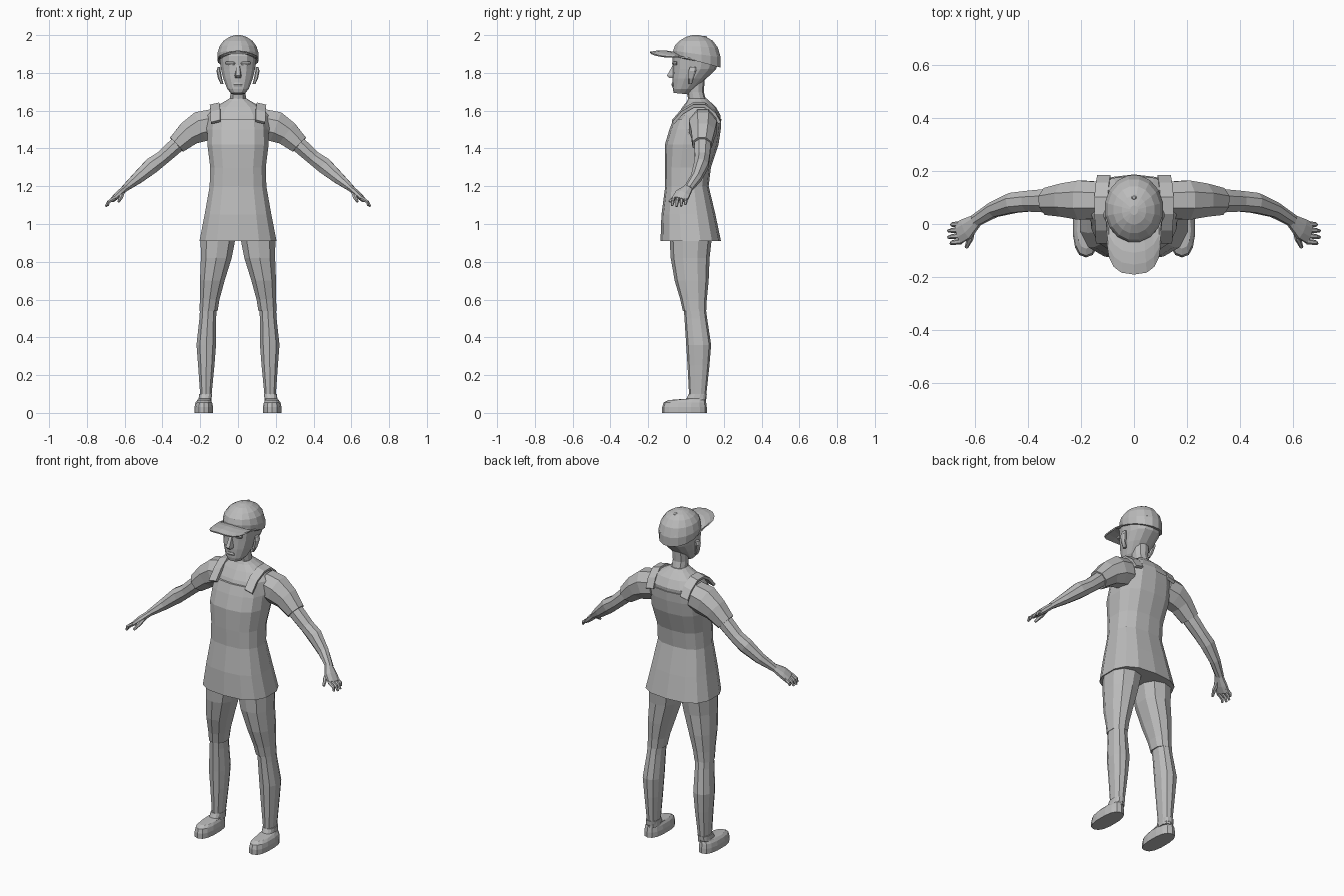
import bpy, bmesh, math
from mathutils import Vector

grey = bpy.data.materials.new("plain grey")
grey.diffuse_color = (0.5, 0.5, 0.5, 1)


def finish(name, bm, mirror=False):
    bmesh.ops.recalc_face_normals(bm, faces=bm.faces)
    me = bpy.data.meshes.new(name)
    bm.to_mesh(me)
    bm.free()
    me.materials.append(grey)
    ob = bpy.data.objects.new(name, me)
    bpy.context.collection.objects.link(ob)
    if mirror:
        ob.modifiers.new("mirror", 'MIRROR').use_mirror_merge = False
    return ob


def sp(v, p):
    return math.copysign(abs(v) ** p, v)


def loft(name, rings, mirror=False):
    """Skin a stack of equal-sized point rings and close both ends."""
    bm = bmesh.new()
    rows = [[bm.verts.new(p) for p in r] for r in rings]
    n = len(rows[0])
    for a, b in zip(rows, rows[1:]):
        for i in range(n):
            j = (i + 1) % n
            bm.faces.new((a[i], a[j], b[j], b[i]))
    bm.faces.new(rows[0])
    bm.faces.new(rows[-1])
    return finish(name, bm, mirror)


def stack(name, rows, n=12, p=0.85, mirror=False):
    """Horizontal rings: z, cx, cy, half width, half depth, optional slope along y."""
    rings = []
    for z, cx, cy, hx, hy, *s in rows:
        ring = []
        for i in range(n):
            a = 2 * math.pi * (i + 0.5) / n
            dx, dy = hx * sp(math.cos(a), p), hy * sp(math.sin(a), p)
            ring.append((cx + dx, cy + dy, z + (s[0] * dy if s else 0)))
        rings.append(ring)
    return loft(name, rings, mirror)


def limb(name, rows, n=8, mirror=True):
    """Rings across a path: x, y, z, radius in the xz plane, radius along y."""
    pts = [Vector(r[:3]) for r in rows]
    rings = []
    for i, r in enumerate(rows):
        t = pts[min(i + 1, len(pts) - 1)] - pts[max(i - 1, 0)]
        up = Vector((-t.z, 0, t.x)).normalized()
        side = t.cross(up).normalized()
        rings.append([pts[i] + up * r[3] * math.cos(a) + side * r[4] * math.sin(a)
                      for a in (2 * math.pi * (k + 0.5) / n for k in range(n))])
    return loft(name, rings, mirror)


def sheet(name, grid, thick, mirror=False):
    """Open grid of points given thickness."""
    bm = bmesh.new()
    rows = [[bm.verts.new(p) for p in r] for r in grid]
    for a, b in zip(rows, rows[1:]):
        for i in range(len(a) - 1):
            bm.faces.new((a[i], a[i + 1], b[i + 1], b[i]))
    ob = finish(name, bm, mirror)
    sol = ob.modifiers.new("thickness", 'SOLIDIFY')
    sol.thickness, sol.offset = thick, 0
    return ob


# Long vest over a shirt
stack("vest", [(0.91, 0, .025, .208, .16), (1.05, 0, .013, .18, .143),
               (1.2, 0, .005, .153, .115), (1.3, 0, .01, .15, .122),
               (1.42, 0, .03, .165, .142), (1.5, 0, .048, .163, .136),
               (1.555, 0, .06, .155, .127)], 14, 0.75)
stack("shirt", [(1.4, 0, .035, .15, .13), (1.5, 0, .05, .17, .128),
                (1.575, 0, .068, .165, .115), (1.62, 0, .07, .125, .088),
                (1.65, 0, .065, .07, .06), (1.665, 0, .06, .047, .048)], 14)
strap = [(.115, -.068, 1.54), (.115, -.02, 1.595), (.12, .04, 1.63), (.12, .1, 1.63),
         (.115, .15, 1.59), (.11, .178, 1.54)]
sheet("vest_strap", [[(x - .022, y, z + .006), (x + .028, y, z - .006)]
                     for x, y, z in strap], 0.016, True)

# Arms
limb("sleeve", [(.13, .09, 1.53, .085, .075), (.2, .09, 1.515, .088, .08),
                (.26, .09, 1.48, .072, .068), (.325, .085, 1.42, .055, .055)])
limb("arm", [(.29, .088, 1.45, .046, .048), (.35, .087, 1.395, .044, .046),
             (.4, .086, 1.35, .041, .042), (.455, .08, 1.31, .046, .041),
             (.53, .054, 1.245, .034, .031), (.6, .012, 1.188, .019, .025)])
limb("palm", [(.59, .016, 1.195, .018, .024), (.632, -.018, 1.158, .019, .043),
              (.662, -.034, 1.13, .014, .044)])
for i, tip in enumerate([(.688, -.004, 1.102), (.7, -.026, 1.094),
                         (.7, -.05, 1.092), (.69, -.074, 1.096)]):
    y = 0 - .022 * i
    mid = (.685, (y + tip[1]) / 2, 1.118)
    limb(f"finger_{i + 1}", [(.652, y, 1.138, .011, .0105), (*mid, .0095, .0095),
                             (*tip, .006, .006)], 6)
limb("thumb", [(.61, -.015, 1.17, .013, .014), (.618, -.055, 1.145, .012, .013),
               (.632, -.088, 1.118, .007, .007)], 6)

# Legs, with knee-length trousers over the shins
stack("trouser_leg", [(.93, .105, .025, .097, .112), (.82, .115, .022, .085, .103),
                      (.7, .136, .03, .068, .09), (.6, .15, .04, .054, .07),
                      (.54, .156, .045, .05, .062)], 10, mirror=True)
stack("shin", [(.57, .156, .045, .046, .058), (.5, .16, .052, .046, .06),
               (.36, .168, .067, .054, .066), (.25, .168, .066, .045, .058),
               (.1, .17, .062, .032, .046), (.06, .17, .06, .032, .046)], 10, mirror=True)
stack("shoe", [(0, .181, -.008, .05, .118), (.03, .181, -.008, .05, .118),
               (.055, .181, -.006, .045, .113), (.068, .18, .005, .036, .098),
               (.075, .174, .055, .035, .053), (.1, .172, .062, .035, .048)],
      14, 0.8, True)

# Neck and head
stack("neck", [(1.6, 0, .07, .055, .055), (1.65, 0, .06, .044, .048),
               (1.7, 0, .05, .042, .044), (1.77, 0, .05, .045, .05)], 10)
stack("head", [(1.69, 0, -.025, .036, .04, -.1), (1.715, 0, -.01, .058, .06),
               (1.77, 0, .018, .08, .09), (1.82, 0, .044, .092, .115),
               (1.89, 0, .055, .1, .126), (1.95, 0, .055, .08, .1)], 14)
loft("nose", [[(-.008, -.068, 1.845), (.008, -.068, 1.845), (.006, -.05, 1.85), (-.006, -.05, 1.85)],
              [(-.012, -.101, 1.785), (.012, -.101, 1.785), (.02, -.06, 1.785), (-.02, -.06, 1.785)],
              [(-.008, -.088, 1.772), (.008, -.088, 1.772), (.017, -.06, 1.772), (-.017, -.06, 1.772)]])
stack("lips", [(1.728, 0, -.066, .022, .008), (1.738, 0, -.068, .026, .01),
               (1.748, 0, -.066, .02, .009)], 8)
stack("brow", [(1.842, .04, -.058, .026, .014), (1.852, .04, -.06, .03, .016),
               (1.86, .04, -.056, .026, .013)], 8, mirror=True)
stack("ear", [(1.74, .084, .022, .008, .01), (1.77, .095, .026, .012, .015),
              (1.81, .103, .034, .012, .022), (1.83, .1, .036, .008, .017)], 8, mirror=True)

# Cap with curved brim and top button
stack("cap", [(1.862, 0, .058, .109, .127, -.27), (1.9, 0, .058, .111, .128, -.14),
              (1.94, 0, .055, .1, .116, -.05), (1.97, 0, .054, .078, .09),
              (1.99, 0, .053, .047, .055), (2.0, 0, .052, .015, .018)], 16, 1.0)
brim = []
for v in (0, 0.35, 0.7, 1):
    row = []
    for k in range(9):
        a = math.radians(85) * (k - 4) / 4
        xi, yi = .107 * math.sin(a), .06 - .125 * math.cos(a)
        xo, yo = .1 * sp(math.sin(a), .75), -.05 - .14 * math.cos(a) ** .75
        x, y = xi + (xo - xi) * v, yi + (yo - yi) * v
        row.append((x, y, 1.908 + .008 * math.sin(v * math.pi) - 3.6 * x * x * (1 - .3 * v)))
    brim.append(row)
sheet("cap_brim", brim, 0.008)
stack("cap_button", [(1.975, 0, .1, .013, .013), (1.99, 0, .1, .012, .012),
                     (1.996, 0, .1, .006, .006)], 8, 1.0)
